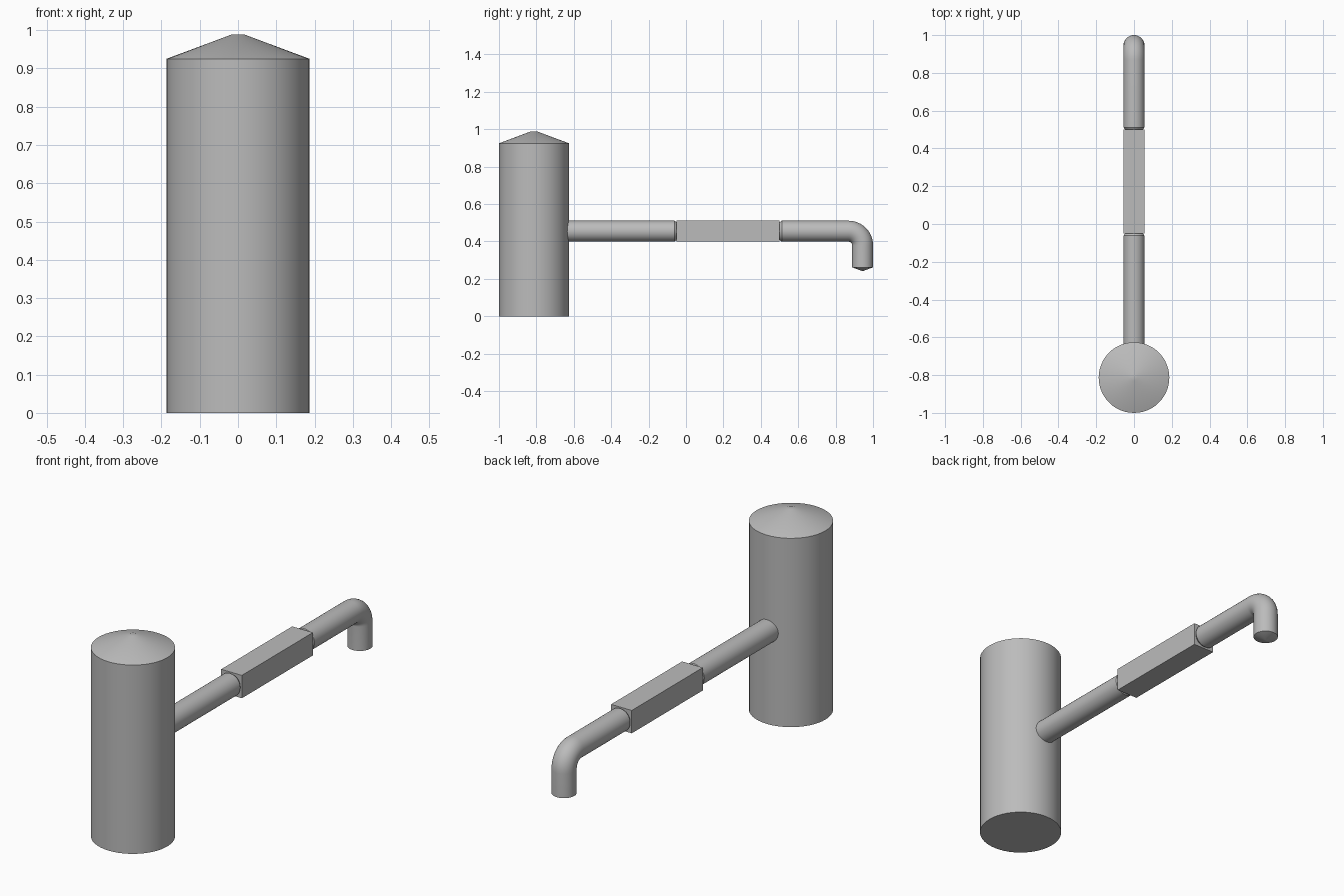
import bpy, bmesh
from math import sin, cos, pi, radians
from mathutils import Vector

cube = bpy.data.objects.get("Cube")
if cube:
    bpy.data.objects.remove(cube, do_unlink=True)

grey = bpy.data.materials.new("plain grey")
grey.use_nodes = True
colour = (0.5, 0.5, 0.5, 1)
grey.diffuse_color = colour
grey.node_tree.nodes["Principled BSDF"].inputs["Base Color"].default_value = colour

PIPE_R, PIPE_Z = 0.056, 0.455
X = Vector((1, 0, 0))


def finish(name, bm):
    bmesh.ops.recalc_face_normals(bm, faces=bm.faces)
    mesh = bpy.data.meshes.new(name)
    bm.to_mesh(mesh)
    bm.free()
    mesh.materials.append(grey)
    obj = bpy.data.objects.new(name, mesh)
    bpy.context.collection.objects.link(obj)
    bpy.ops.object.select_all(action="DESELECT")
    obj.select_set(True)
    bpy.context.view_layer.objects.active = obj
    bpy.ops.object.shade_smooth_by_angle(angle=radians(25))
    return obj


def round_sweep(name, stations, sides):
    """Skin circles (y, z, tilt, radius) along a path in the x = 0 plane."""
    bm = bmesh.new()
    rings = []
    for y, z, tilt, r in stations:
        side = Vector((0, sin(tilt), cos(tilt)))
        rings.append([bm.verts.new(Vector((0, y, z)) + r * (cos(a) * X + sin(a) * side))
                      for a in (2 * pi * i / sides for i in range(sides))])
    for low, high in zip(rings, rings[1:]):
        for i in range(sides):
            j = (i + 1) % sides
            bm.faces.new((low[i], low[j], high[j], high[i]))
    bm.faces.new(rings[0])
    bm.faces.new(rings[-1])
    return finish(name, bm)


# Tank with shallow conical roof
TANK_Y, TANK_R = -0.813, 0.187
round_sweep("tank", [(TANK_Y, z, pi / 2, r) for z, r in
                     ((0, TANK_R), (0.925, TANK_R), (0.988, 0.018))], 48)

# Square duct section
bm = bmesh.new()
bmesh.ops.create_cube(bm, size=1)
bmesh.ops.scale(bm, vec=(2 * PIPE_R, 0.55, 2 * PIPE_R), verts=bm.verts)
bmesh.ops.translate(bm, vec=(0, 0.225, PIPE_Z), verts=bm.verts)
finish("square_duct", bm)

# Pipe from the tank, necking in where it meets the duct
round_sweep("inlet_pipe", [(y, PIPE_Z, 0, r) for y, r in
                           ((-0.68, PIPE_R), (-0.062, PIPE_R), (-0.048, 0.046))], 32)

# Outlet pipe with a downward elbow and pointed end
BEND, END_Y = 0.075, 0.944
outlet = [(0.498, PIPE_Z, 0, 0.046), (0.512, PIPE_Z, 0, PIPE_R)]
for i in range(13):
    t = pi / 2 * i / 12
    outlet.append((END_Y - BEND + BEND * sin(t), PIPE_Z - BEND + BEND * cos(t), t, PIPE_R))
outlet += [(END_Y, 0.262, pi / 2, PIPE_R), (END_Y, 0.243, pi / 2, 0.005)]
round_sweep("outlet_pipe", outlet, 32)
